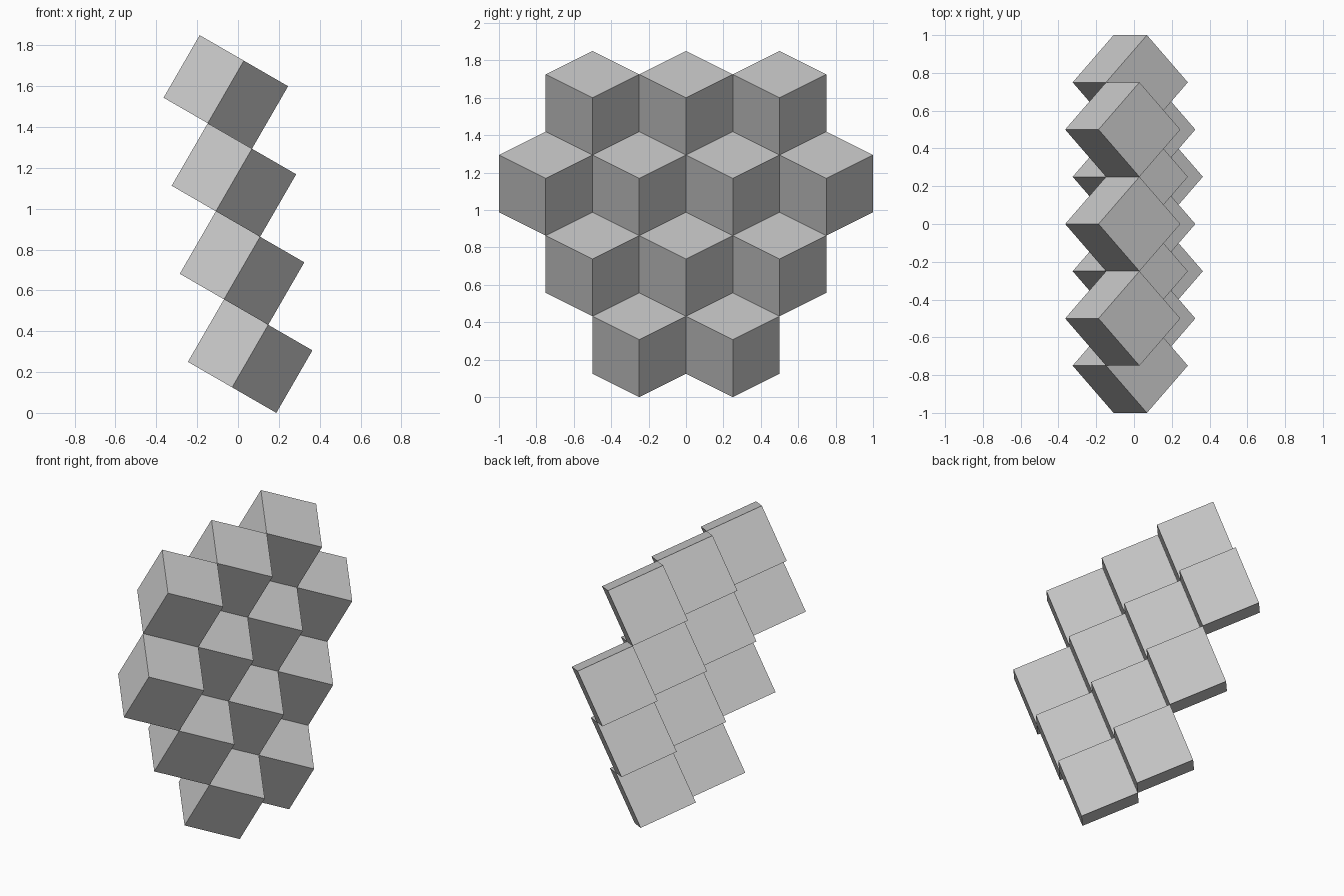
import bpy
from math import radians, sqrt
from mathutils import Matrix, Vector

if "Cube" in bpy.data.objects:
    bpy.data.objects.remove(bpy.data.objects["Cube"])

EDGE = 0.5 / sqrt(2)   # cube edge, so that its diagonal is 0.5
tilt = Matrix.Rotation(radians(30), 4, 'Y')
turn = Matrix.Rotation(radians(45), 4, 'Z')

# step from one row down to the next: one edge down, half a diagonal forward
step = tilt @ Vector((0.25, 0, -EDGE))
half_height = (tilt @ Vector((-0.25, 0, EDGE / 2))).z

# cubes per row, top to bottom
rows = [3, 4, 3, 2]
top = Vector((-1.5 * step.x, 0, half_height - 3 * step.z))

for r, count in enumerate(rows):
    for i in range(count):
        centre = top + step * r + Vector((0, (i - (count - 1) / 2) * 0.5, 0))
        bpy.ops.mesh.primitive_cube_add(size=EDGE)
        cube = bpy.context.object
        cube.name = f"cube_row{r + 1}_{i + 1}"
        cube.matrix_world = Matrix.Translation(centre) @ tilt @ turn
